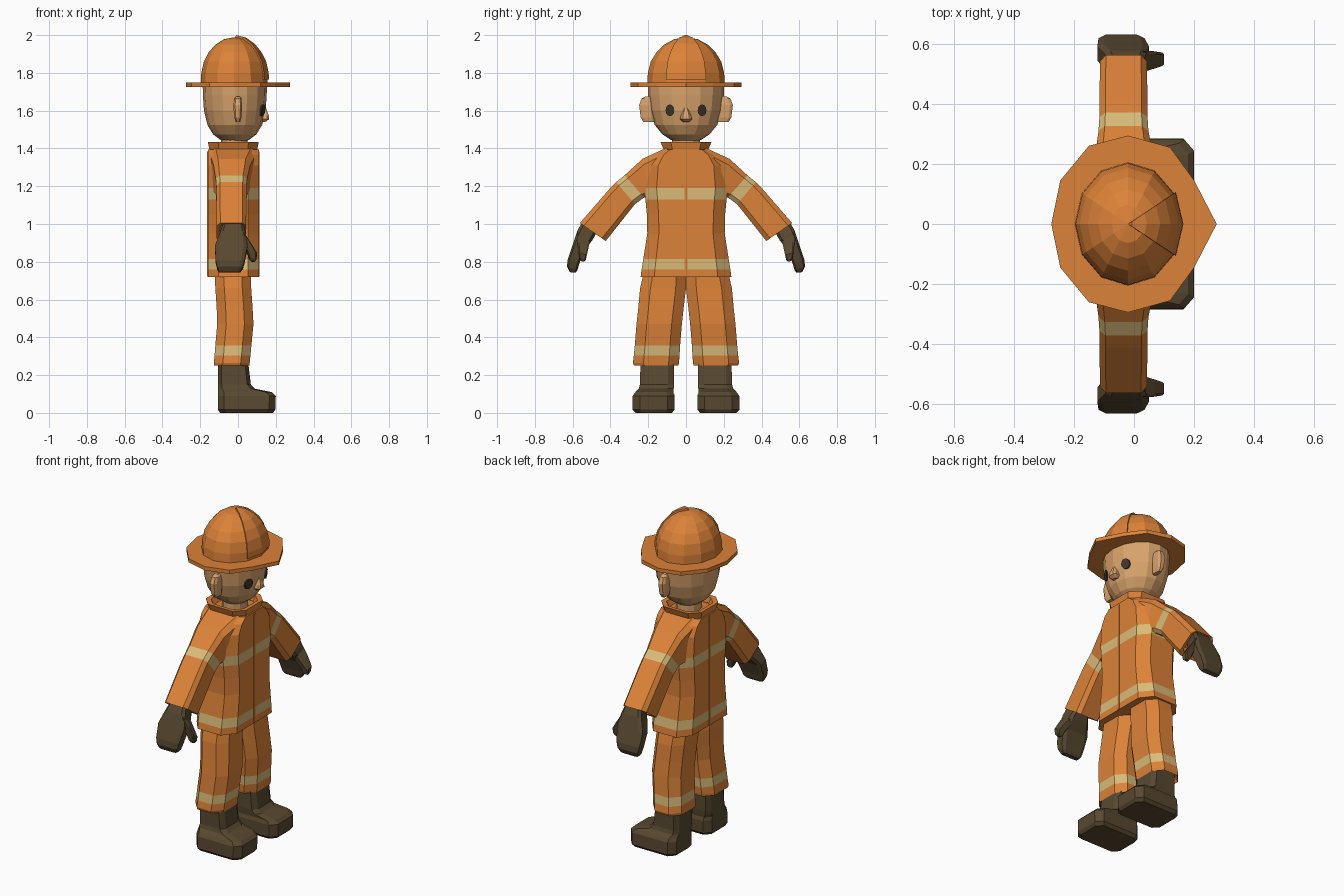
import bpy, bmesh, math


def material(name, rgb):
    m = bpy.data.materials.new(name)
    m.diffuse_color = (*rgb, 1)
    return m


ORANGE = material("suit_orange", (0.72, 0.225, 0.04))
STRIPE = material("reflective_stripe", (0.70, 0.50, 0.19))
SKIN = material("skin", (0.70, 0.37, 0.15))
DARK = material("dark_leather", (0.098, 0.066, 0.030))
EYE = material("eye_dark", (0.045, 0.035, 0.022))


def loft(name, rings, mats, bands=()):
    """Skin closed rings; segments listed in bands use the second material."""
    bm = bmesh.new()
    vs = [[bm.verts.new(p) for p in r] for r in rings]
    n = len(rings[0])
    for i in range(len(vs) - 1):
        for j in range(n):
            k = (j + 1) % n
            f = bm.faces.new((vs[i][j], vs[i][k], vs[i + 1][k], vs[i + 1][j]))
            f.material_index = 1 if i in bands else 0
    bm.faces.new(vs[0])
    bm.faces.new(vs[-1])
    bmesh.ops.recalc_face_normals(bm, faces=bm.faces)
    me = bpy.data.meshes.new(name)
    bm.to_mesh(me)
    bm.free()
    for m in mats:
        me.materials.append(m)
    ob = bpy.data.objects.new(name, me)
    bpy.context.collection.objects.link(ob)
    return ob


def octagon(c, d):
    """Unit square with corners cut by c (first axis) and d (second axis)."""
    a, b = 1 - c, 1 - d
    return [(1, -b), (1, b), (a, 1), (-a, 1), (-1, b), (-1, -b), (-a, -1), (a, -1)]


def level(z, x0, x1, y0, y1, c=0.4, d=0.4):
    """Horizontal eight-sided section."""
    return [((x0 + x1) / 2 + u * (x1 - x0) / 2, (y0 + y1) / 2 + v * (y1 - y0) / 2, z)
            for u, v in octagon(c, d)]


def limb(s, top, bot, x0, x1, c=0.25, d=0.3):
    """Tilted section spanning two (y, z) points; s is the body side."""
    return [((x0 + x1) / 2 + u * (x1 - x0) / 2,
             s * ((top[0] + bot[0]) / 2 + v * (top[0] - bot[0]) / 2),
             (top[1] + bot[1]) / 2 + v * (top[1] - bot[1]) / 2)
            for u, v in octagon(c, d)]


def ellipse(z, rx, ry, n, cx):
    return [(cx + rx * math.cos(2 * math.pi * i / n),
             ry * math.sin(2 * math.pi * i / n), z) for i in range(n)]


# Jacket body with two reflective bands
body = [(0.72, 0.24), (0.76, 0.235), (0.815, 0.226), (0.95, 0.205), (1.05, 0.207),
        (1.13, 0.215), (1.19, 0.222), (1.31, 0.21), (1.365, 0.17), (1.395, 0.118)]
loft("jacket", [level(z, -0.16, 0.11, -w, w, 0.42, 0.3) for z, w in body],
     [ORANGE, STRIPE], (1, 5))

# Collar, recessed inside, and neck
loft("collar", [level(1.385, -0.15, 0.10, -0.115, 0.115),
                level(1.435, -0.16, 0.11, -0.135, 0.135),
                level(1.433, -0.135, 0.085, -0.11, 0.11),
                level(1.40, -0.12, 0.07, -0.10, 0.10)], [ORANGE])
loft("neck", [ellipse(z, 0.07, 0.075, 12, -0.02) for z in (1.39, 1.48)], [SKIN])

# Front zip flap and back seam
for name, x0, x1 in (("zip_flap", 0.105, 0.114), ("back_seam", -0.163, -0.155)):
    loft(name, [[(x0, -0.007, z), (x1, -0.007, z), (x1, 0.007, z), (x0, 0.007, z)]
                for z in (0.722, 1.385)], [ORANGE])

for s, side in ((1, "left"), (-1, "right")):
    # Sleeve
    loft(side + "_sleeve", [
        limb(s, (0.10, 1.405), (0.12, 1.20), -0.15, 0.10),
        limb(s, (0.23, 1.345), (0.185, 1.14), -0.13, 0.065),
        limb(s, (0.325, 1.258), (0.222, 1.14), -0.118, 0.048),
        limb(s, (0.37, 1.222), (0.27, 1.105), -0.115, 0.045),
        limb(s, (0.41, 1.18), (0.31, 1.055), -0.115, 0.045),
        limb(s, (0.562, 1.005), (0.425, 0.91), -0.113, 0.043),
        limb(s, (0.545, 0.998), (0.44, 0.924), -0.095, 0.025),
        limb(s, (0.52, 1.03), (0.43, 0.97), -0.085, 0.015)],
        [ORANGE, STRIPE], (2,))

    # Glove palm with fingers, then thumb
    loft(side + "_glove", [
        limb(s, (0.545, 1.02), (0.47, 0.96), -0.075, 0.025),
        limb(s, (0.575, 0.965), (0.495, 0.915), -0.095, 0.04),
        limb(s, (0.60, 0.89), (0.535, 0.865), -0.122, 0.05),
        limb(s, (0.627, 0.81), (0.565, 0.79), -0.118, 0.035),
        limb(s, (0.63, 0.775), (0.575, 0.755), -0.11, 0.025),
        limb(s, (0.615, 0.745), (0.585, 0.742), -0.10, 0.01)], [DARK])
    loft(side + "_thumb", [
        limb(s, (0.575, 0.955), (0.505, 0.92), -0.01, 0.035),
        limb(s, (0.575, 0.905), (0.515, 0.88), 0.02, 0.068),
        limb(s, (0.57, 0.85), (0.525, 0.835), 0.05, 0.10),
        limb(s, (0.565, 0.82), (0.53, 0.81), 0.06, 0.098),
        limb(s, (0.555, 0.803), (0.54, 0.80), 0.07, 0.09)], [DARK])

    # Trouser leg with a reflective band, hollowed at the hem
    leg = [(0.29, 0.06, 0.25, -0.105, 0.04), (0.25, 0.04, 0.275, -0.128, 0.06),
           (0.265, 0.037, 0.281, -0.128, 0.062),
           (0.305, 0.034, 0.276, -0.124, 0.066), (0.358, 0.031, 0.271, -0.12, 0.071),
           (0.47, 0.022, 0.262, -0.11, 0.082), (0.56, 0.012, 0.252, -0.113, 0.077),
           (0.66, 0.0, 0.243, -0.12, 0.07), (0.78, 0.0, 0.215, -0.125, 0.068)]
    loft(side + "_trouser_leg", [level(z, x0, x1, s * a, s * b, 0.5, 0.45)
                                 for z, a, b, x0, x1 in leg], [ORANGE, STRIPE], (3,))

    # Boot: sole, toe, instep and shaft
    boot = [(0.0, -0.095, 0.185, 0.075, 0.268), (0.018, -0.107, 0.198, 0.06, 0.284),
            (0.09, -0.107, 0.2, 0.06, 0.282), (0.11, -0.105, 0.18, 0.067, 0.268),
            (0.128, -0.105, 0.09, 0.065, 0.25), (0.15, -0.105, 0.068, 0.063, 0.244),
            (0.30, -0.105, 0.05, 0.065, 0.24)]
    loft(side + "_boot", [level(z, x0, x1, s * a, s * b, 0.22, 0.35)
                          for z, x0, x1, a, b in boot], [DARK])

    # Ear
    ear = [(1.54, -0.012, 0.012, 0.225), (1.565, -0.02, 0.018, 0.24),
           (1.63, -0.025, 0.022, 0.248), (1.665, -0.018, 0.018, 0.235),
           (1.675, -0.01, 0.01, 0.215)]
    loft(side + "_ear", [level(z, x0, x1, s * 0.17, s * y) for z, x0, x1, y in ear], [SKIN])

    # Eye: thin oval plate turned to follow the face
    def eye_ring(off):
        ring = []
        for i in range(12):
            t = 2 * math.pi * i / 12
            y, z = 0.085 + 0.023 * math.cos(t), 1.602 + 0.031 * math.sin(t)
            ring.append((0.139 - 0.45 * (y - 0.085) + 0.12 * (z - 1.602) + off - 0.01, s * y, z))
        return ring
    loft(side + "_eye", [eye_ring(-0.003), eye_ring(0.005)], [EYE])

# Head
head = [(1.432, 0.03, 0.035), (1.445, 0.075, 0.08), (1.475, 0.115, 0.125),
        (1.525, 0.145, 0.166), (1.60, 0.163, 0.19), (1.68, 0.169, 0.2), (1.74, 0.17, 0.203)]
loft("head", [ellipse(z, rx, ry, 16, -0.017) for z, rx, ry in head], [SKIN])

# Nose
loft("nose", [level(z, 0.11, x, -w, w) for z, x, w in
              ((1.54, 0.145, 0.017), (1.555, 0.165, 0.031),
               (1.575, 0.163, 0.026), (1.615, 0.148, 0.009))], [SKIN])

# Helmet brim, drawn out toward the front
half = [(0.275, 0), (0.2, 0.145), (0.12, 0.255), (-0.02, 0.294), (-0.15, 0.26),
        (-0.245, 0.145), (-0.275, 0)]
rim = half + [(x, -y) for x, y in half[-2:0:-1]]
loft("helmet_brim", [[(x, y, z) for x, y in rim] for z in (1.725, 1.748)], [ORANGE])

# Helmet dome
dome = [(1.735, 1.0), (1.80, 0.985), (1.86, 0.91), (1.91, 0.76), (1.95, 0.56),
        (1.978, 0.31), (1.988, 0.03)]
loft("helmet_dome", [ellipse(z, 0.177 * k, 0.205 * k, 12, -0.02) for z, k in dome], [ORANGE])

# Raised wedge panel on the front of the dome
panel = []
for z, k in [(1.765, 0.995)] + dome[1:]:
    ring = []
    for rise, angles in ((0.008, (-30, 0, 30)), (-0.01, (30, 0, -30))):
        for a in map(math.radians, angles):
            ring.append((-0.02 + (0.177 * k + rise) * math.cos(a),
                         (0.205 * k + rise) * math.sin(a),
                         z + (rise * 1.5 * (1 - k) if rise > 0 else rise * (1 - k))))
    panel.append(ring)
loft("helmet_front_panel", panel, [ORANGE])
